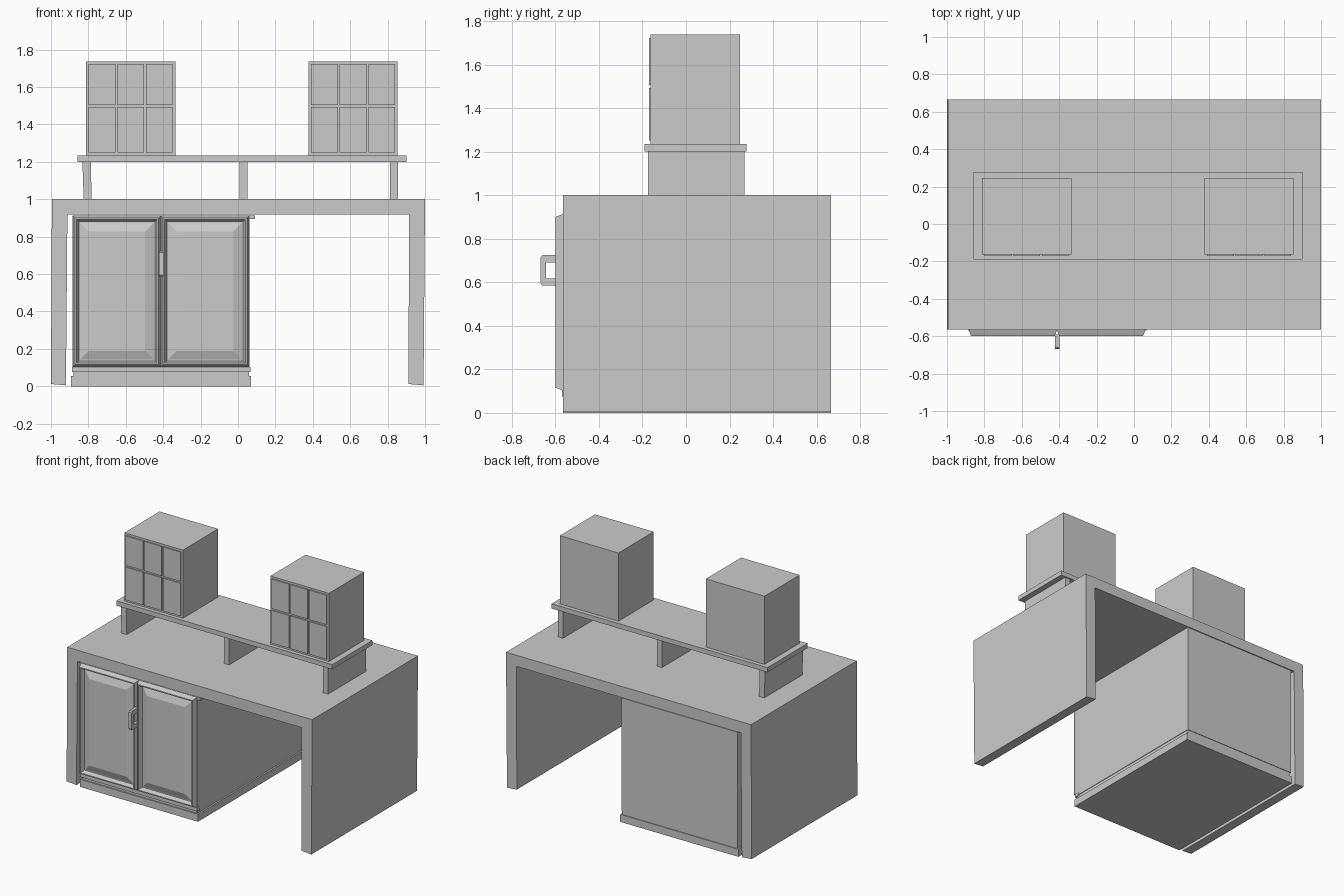
import bpy, bmesh

if "Cube" in bpy.data.objects:
    bpy.data.objects.remove(bpy.data.objects["Cube"])


def make(name, bm):
    bmesh.ops.recalc_face_normals(bm, faces=bm.faces)
    mesh = bpy.data.meshes.new(name)
    bm.to_mesh(mesh)
    bm.free()
    ob = bpy.data.objects.new(name, mesh)
    bpy.context.collection.objects.link(ob)
    return ob


def prism(name, profile, y0, y1):
    """Extrude an x-z outline along y."""
    bm = bmesh.new()
    face = bm.faces.new([bm.verts.new((x, y0, z)) for x, z in profile])
    ext = bmesh.ops.extrude_face_region(bm, geom=[face])
    moved = [g for g in ext["geom"] if isinstance(g, bmesh.types.BMVert)]
    bmesh.ops.translate(bm, verts=moved, vec=(0, y1 - y0, 0))
    return make(name, bm)


def box(name, x0, x1, y0, y1, z0, z1):
    return prism(name, [(x0, z0), (x1, z0), (x1, z1), (x0, z1)], y0, y1)


def moulded_panel(name, x0, x1, z0, z1, rings):
    """Nested rectangles (inset, y) joined into a moulded front."""
    bm = bmesh.new()
    loops = []
    for i, y in rings:
        loops.append([bm.verts.new(p) for p in (
            (x0 + i, y, z0 + i), (x1 - i, y, z0 + i),
            (x1 - i, y, z1 - i), (x0 + i, y, z1 - i))])
    for a, b in zip(loops, loops[1:]):
        for k in range(4):
            n = (k + 1) % 4
            bm.faces.new((a[k], a[n], b[n], b[k]))
    bm.faces.new(loops[0])
    bm.faces.new(loops[-1])
    return make(name, bm)


FRONT, BACK = -0.565, 0.665

# Desk: one arch outline with slightly leaning side panels
prism("desk_arch", [(-1, 0.012), (-0.92, 0.005), (-0.912, 0.918), (0.914, 0.918),
                    (0.912, 0.012), (0.992, 0.005), (1, 1), (-0.995, 1)], FRONT, BACK)

# Under-desk cabinet with stepped plinth
box("cabinet_body", -0.885, 0.062, FRONT + 0.004, BACK - 0.002, 0.085, 0.914)
box("plinth_groove", -0.88, 0.058, FRONT + 0.008, BACK - 0.006, 0.05, 0.09)
box("plinth", -0.892, 0.07, FRONT, BACK, 0, 0.055)
box("plinth_moulding", -0.888, 0.066, FRONT - 0.004, FRONT + 0.03, 0.075, 0.104)
box("cabinet_hinge_tab", 0.055, 0.09, FRONT, FRONT + 0.03, 0.895, 0.914)

# Two moulded doors
rings = [(0, -0.555), (0, -0.568), (0.012, -0.6), (0.02, -0.6), (0.032, -0.57),
         (0.038, -0.57), (0.085, -0.588)]
for side, x0, x1 in (("left", -0.883, -0.412), ("right", -0.412, 0.06)):
    moulded_panel(side + "_door", x0, x1, 0.104, 0.912, rings)

# Bracket handle: a C outline in y-z with softened corners
bm = bmesh.new()
c = [(-0.59, 0.585), (-0.66, 0.585), (-0.668, 0.595), (-0.668, 0.715), (-0.66, 0.724),
     (-0.59, 0.724), (-0.59, 0.69), (-0.642, 0.69), (-0.642, 0.618), (-0.59, 0.618)]
face = bm.faces.new([bm.verts.new((-0.422, y, z)) for y, z in c])
ext = bmesh.ops.extrude_face_region(bm, geom=[face])
bmesh.ops.translate(bm, vec=(0.023, 0, 0),
                    verts=[g for g in ext["geom"] if isinstance(g, bmesh.types.BMVert)])
make("door_handle", bm)

# Raised shelf and its three supports
box("shelf", -0.857, 0.9, -0.19, 0.277, 1.2, 1.235)
for side, x, lean in (("left", -0.825, -0.007), ("middle", 0.008, 0), ("right", 0.814, 0)):
    prism(side + "_shelf_support",
          [(x, 0.998), (x + 0.042, 0.998), (x + 0.042 + lean * 0.5, 1.202), (x + lean, 1.202)],
          -0.175, 0.268)

# Small drawer chests, three columns by two rows of thin drawer fronts
for side, x in (("left", -0.812), ("right", 0.377)):
    box(side + "_chest", x, x + 0.477, -0.162, 0.247, 1.235, 1.737)
    for col in range(3):
        for row, (z0, z1) in enumerate(((1.25, 1.492), (1.505, 1.722))):
            a = x + 0.014 + col * 0.153
            box(f"{side}_drawer_{col}_{row}", a, a + 0.143, -0.171, -0.155, z0, z1)
